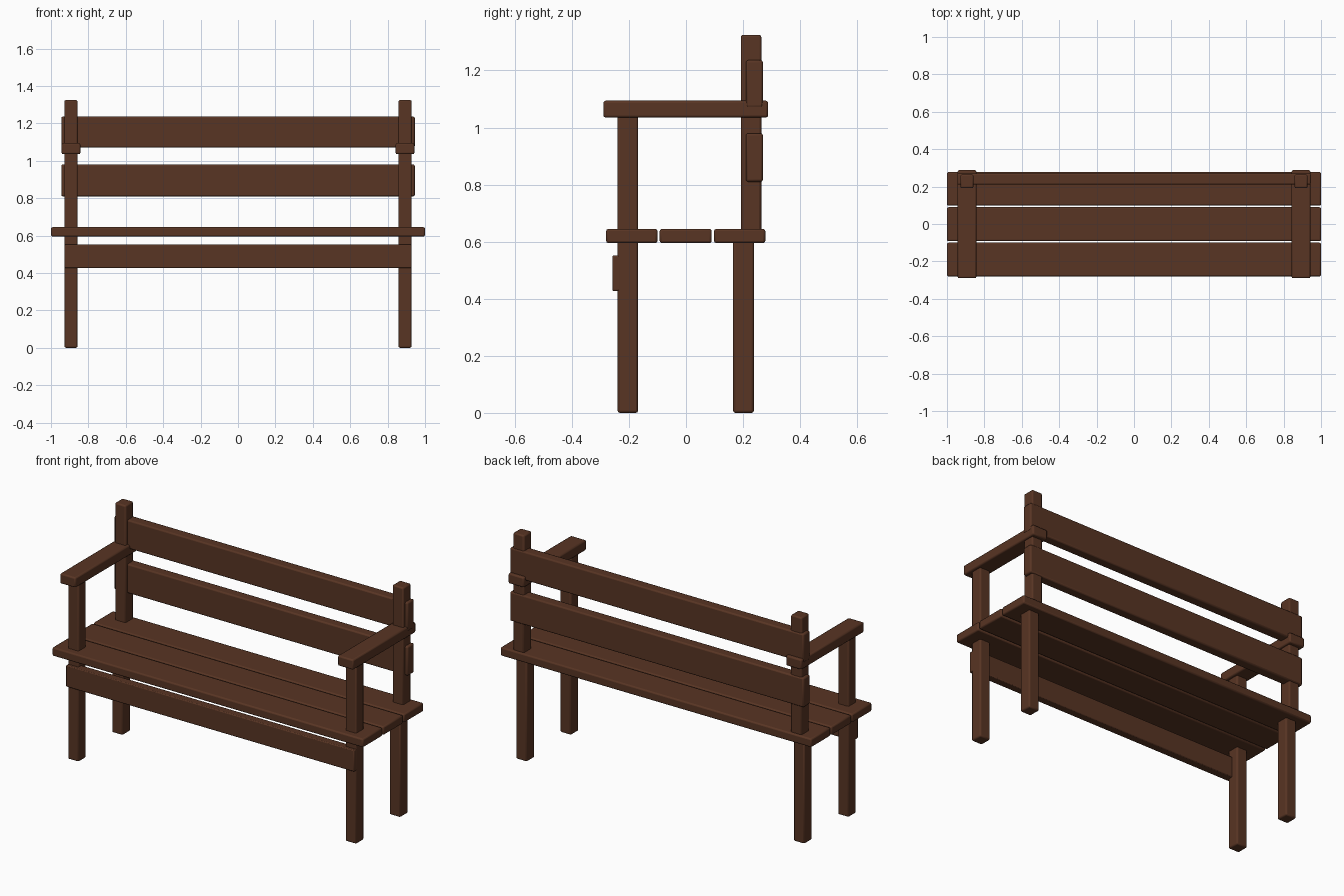
import bpy

if "Cube" in bpy.data.objects:
    bpy.data.objects.remove(bpy.data.objects["Cube"], do_unlink=True)

# Single dark timber colour
wood = bpy.data.materials.new("dark_brown_wood")
wood.use_nodes = True
colour = (0.098, 0.035, 0.017, 1)
wood.diffuse_color = colour
wood.node_tree.nodes["Principled BSDF"].inputs["Base Color"].default_value = colour


def beam(name, xs, ys, zs, bevel=0.008):
    """Timber with softened edges, spanning the given ranges."""
    spans = (xs, ys, zs)
    bpy.ops.mesh.primitive_cube_add(size=1, location=[sum(s) / 2 for s in spans])
    obj = bpy.context.object
    obj.name = name
    obj.scale = [s[1] - s[0] for s in spans]
    bpy.ops.object.transform_apply(location=False, rotation=False, scale=True)
    mod = obj.modifiers.new("soft_edges", "BEVEL")
    mod.width = bevel
    mod.segments = 2
    obj.data.materials.append(wood)
    bpy.ops.object.shade_smooth_by_angle()
    return obj


# Seat planks
for name, ys in (("front", (-0.28, -0.10)), ("middle", (-0.092, 0.09)), ("rear", (0.098, 0.278))):
    beam(f"seat_plank_{name}", (-1, 1), ys, (0.595, 0.645))

# Backrest planks
for name, zs in (("lower", (0.81, 0.98)), ("upper", (1.07, 1.236))):
    beam(f"back_plank_{name}", (-0.945, 0.945), (0.21, 0.27), zs)

# Rail under the seat front
beam("front_rail", (-0.927, 0.927), (-0.258, -0.21), (0.427, 0.552), 0.005)

# Legs, back posts and armrests on both sides
for side, sign in (("left", 1), ("right", -1)):
    post = sorted((sign * 0.858, sign * 0.928))
    arm = sorted((sign * 0.843, sign * 0.943))
    beam(f"front_leg_{side}", post, (-0.24, -0.168), (0, 1.05))
    beam(f"back_leg_{side}", post, (0.165, 0.238), (0, 0.61))
    beam(f"back_post_{side}", post, (0.192, 0.264), (0.62, 1.325))
    beam(f"armrest_{side}", arm, (-0.29, 0.288), (1.035, 1.094))
